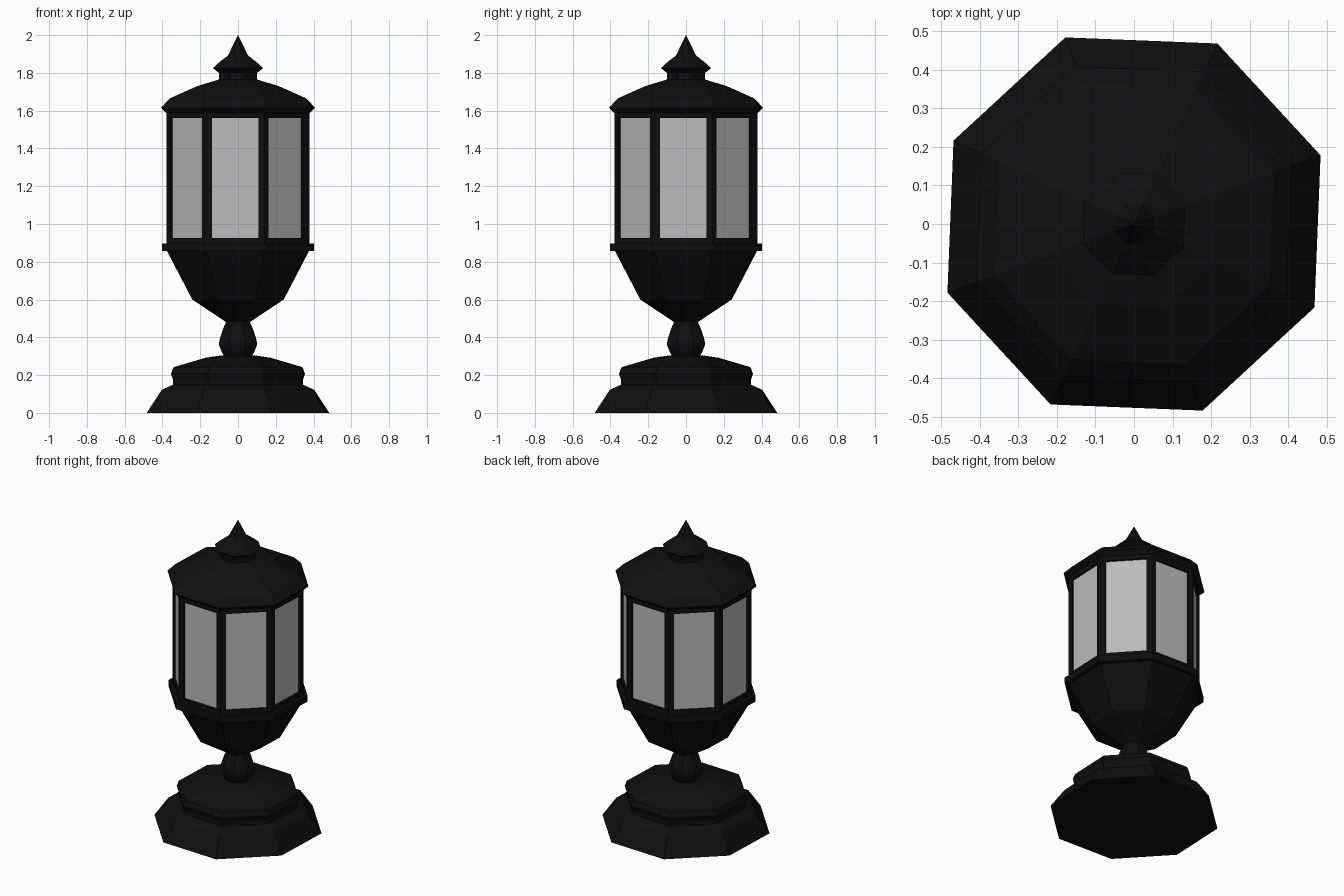
import bpy, bmesh, math

default = bpy.data.objects.get("Cube")
if default:
    bpy.data.objects.remove(default, do_unlink=True)

SIDES = 8
TURN = math.radians(20.2)


def material(name, value):
    mat = bpy.data.materials.new(name)
    mat.use_nodes = True
    color = (value, value, value, 1)
    mat.diffuse_color = color
    bsdf = next(n for n in mat.node_tree.nodes if n.type == "BSDF_PRINCIPLED")
    bsdf.inputs["Base Color"].default_value = color
    return mat


iron = material("black iron", 0.0045)
glass = material("grey glass", 0.5)


def turned(name, profile, edit=None):
    """Octagonal solid from (radius, height) pairs, listed bottom to top."""
    bm = bmesh.new()
    rings = []
    for r, z in profile:
        ring = []
        for i in range(SIDES):
            a = TURN + i * math.tau / SIDES
            ring.append(bm.verts.new((r * math.cos(a), r * math.sin(a), z)))
        rings.append(ring)
    sides = []
    for low, high in zip(rings, rings[1:]):
        for i in range(SIDES):
            j = (i + 1) % SIDES
            sides.append(bm.faces.new((low[i], low[j], high[j], high[i])))
    bm.faces.new(rings[0][::-1])
    bm.faces.new(rings[-1])
    bm.normal_update()
    if edit:
        edit(bm, sides)
    mesh = bpy.data.meshes.new(name)
    bm.to_mesh(mesh)
    bm.free()
    mesh.materials.append(iron)
    mesh.materials.append(glass)
    obj = bpy.data.objects.new(name, mesh)
    bpy.context.collection.objects.link(obj)
    return obj


def add_panes(bm, sides):
    # Frame each side, then sink the glass slightly
    bmesh.ops.inset_individual(bm, faces=sides, thickness=0.031, use_even_offset=True)
    bmesh.ops.inset_individual(bm, faces=sides, thickness=0.0005, depth=-0.014)
    for f in sides:
        f.material_index = 1


# Stepped foot
turned("base_plinth", [(0.515, 0), (0.43, 0.122), (0.365, 0.15)])
turned("base_step", [(0.366, 0.14), (0.366, 0.175), (0.378, 0.207), (0.364, 0.242),
                     (0.183, 0.292), (0.09, 0.305)])

# Stem knob and bowl
turned("stem_knob", [(0.078, 0.3), (0.092, 0.323), (0.107, 0.36), (0.105, 0.385),
                     (0.088, 0.435), (0.064, 0.49)])
turned("lantern_bowl", [(0.07, 0.483), (0.258, 0.6), (0.4, 0.856)])
turned("bowl_rim", [(0.428, 0.856), (0.428, 0.897)])

# Glazed body
turned("lantern_body", [(0.404, 0.895), (0.404, 1.592)], add_panes)

# Roof and finial
turned("roof", [(0.404, 1.588), (0.435, 1.615), (0.385, 1.665), (0.23, 1.73),
                (0.107, 1.765)])
turned("finial_neck", [(0.107, 1.76), (0.107, 1.805)])
turned("finial", [(0.107, 1.8), (0.142, 1.825), (0.107, 1.855), (0.056, 1.893),
                  (0.001, 2.0)])
